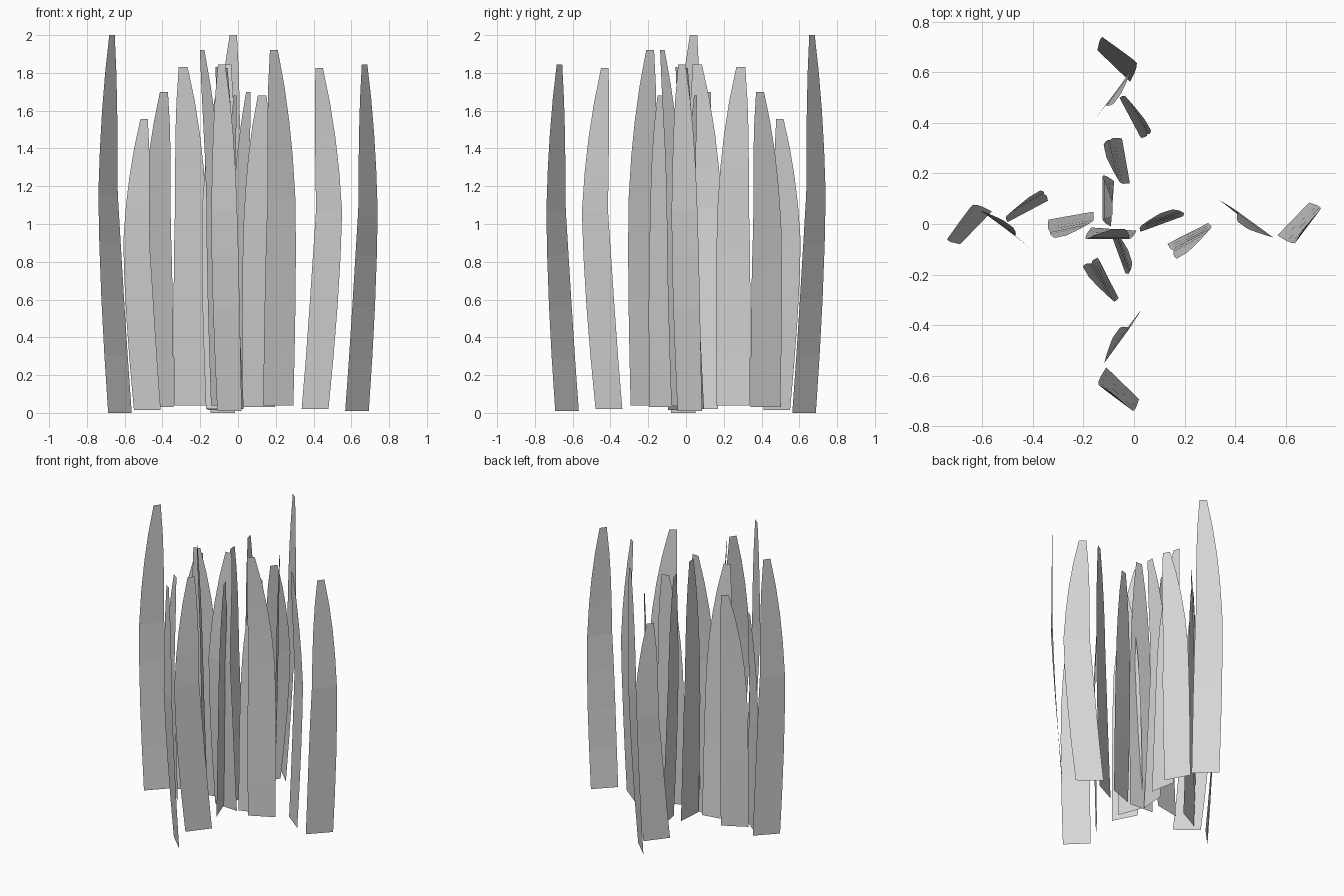
import bpy, math
from mathutils import Vector, Matrix

cube = bpy.data.objects.get("Cube")
if cube:
    bpy.data.objects.remove(cube, do_unlink=True)

# One plain grey for every blade
grey = bpy.data.materials.new("plain_grey")
grey.use_nodes = True
colour = (0.68, 0.68, 0.68, 1)
grey.diffuse_color = colour
for node in grey.node_tree.nodes:
    if node.type == 'BSDF_PRINCIPLED':
        node.inputs["Base Color"].default_value = colour

# Taper of the blade: (height fraction, width fraction)
TAPER = [(0, 1), (.15, 1.02), (.3, 1.03), (.45, 1.01), (.58, .95),
         (.7, .86), (.8, .74), (.9, .55), (1, .27)]
BEND = .58      # height fraction of the belly
WIDTH = .18     # width at the foot


def centre_line(foot, belly, tip, t):
    """Nearly straight up to the belly, then easing over to the tip."""
    if t < BEND:
        s = t / BEND
        return foot.lerp(belly, s * (1.35 - .35 * s))
    return belly.lerp(tip, ((t - BEND) / (1 - BEND)) ** 1.4)


def blade_mesh(name, foot, belly, tip, turn, bottom, top):
    """A bent, tapering strip standing on the ground."""
    foot, belly, tip = Vector(foot), Vector(belly), Vector(tip)
    verts, faces = [], []
    for t, taper in TAPER:
        centre = centre_line(foot, belly, tip, t)
        angle = math.radians(turn[0] + (turn[1] - turn[0]) * min(1, t / BEND))
        half = Vector((math.cos(angle), math.sin(angle))) * (WIDTH * taper / 2)
        z = bottom + (top - bottom) * t
        for p in (centre - half, centre + half):
            verts.append((p.x, p.y, z))
    for i in range(0, len(verts) - 2, 2):
        faces.append((i, i + 1, i + 3, i + 2))
    mesh = bpy.data.meshes.new(name)
    mesh.from_pydata(verts, [], faces)
    mesh.materials.append(grey)
    return mesh


# foot, belly, tip, turn at foot and belly, bottom, top
BLADES = [
    ((-.625, -.015), (-.688, .008), (-.667, .04), (46, 53), 0, 2),
    ((-.48, -.04), (-.538, .003), (-.497, 0), (-38, -36), .015, 1.555),
    ((-.42, .05), (-.43, .075), (-.392, .12), (28, 30), .03, 1.7),
    ((-.25, .033), (-.25, -.01), (-.29, -.05), (10, 12), .04, 1.83),
    ((-.08, -.02), (-.105, -.06), (-.06, -.02), (-4, 0), .02, 1.845),
    ((.11, 0), (.11, .02), (.128, .05), (20, 18), .03, 1.68),
    ((.213, -.037), (.23, -.06), (.19, -.125), (27, 30), .04, 1.92),
    ((.408, .04), (.482, -.003), (.43, -.005), (-38, -36), .02, 1.825),
    ((.63, .02), (.688, -.008), (.67, -.022), (46, 53), .01, 1.845),
]

# A row along x, and the same row turned a quarter to run along y
quarter_turn = Matrix.Translation((-.065, 0, 0)) @ Matrix.Rotation(-math.pi / 2, 4, 'Z')
for number, spec in enumerate(BLADES, 1):
    mesh = blade_mesh(f"blade_{number}", *spec)
    for row, matrix in (("cross", Matrix.Identity(4)), ("long", quarter_turn)):
        blade = bpy.data.objects.new(f"{row}_row_blade_{number}", mesh)
        bpy.context.collection.objects.link(blade)
        blade.matrix_world = matrix
